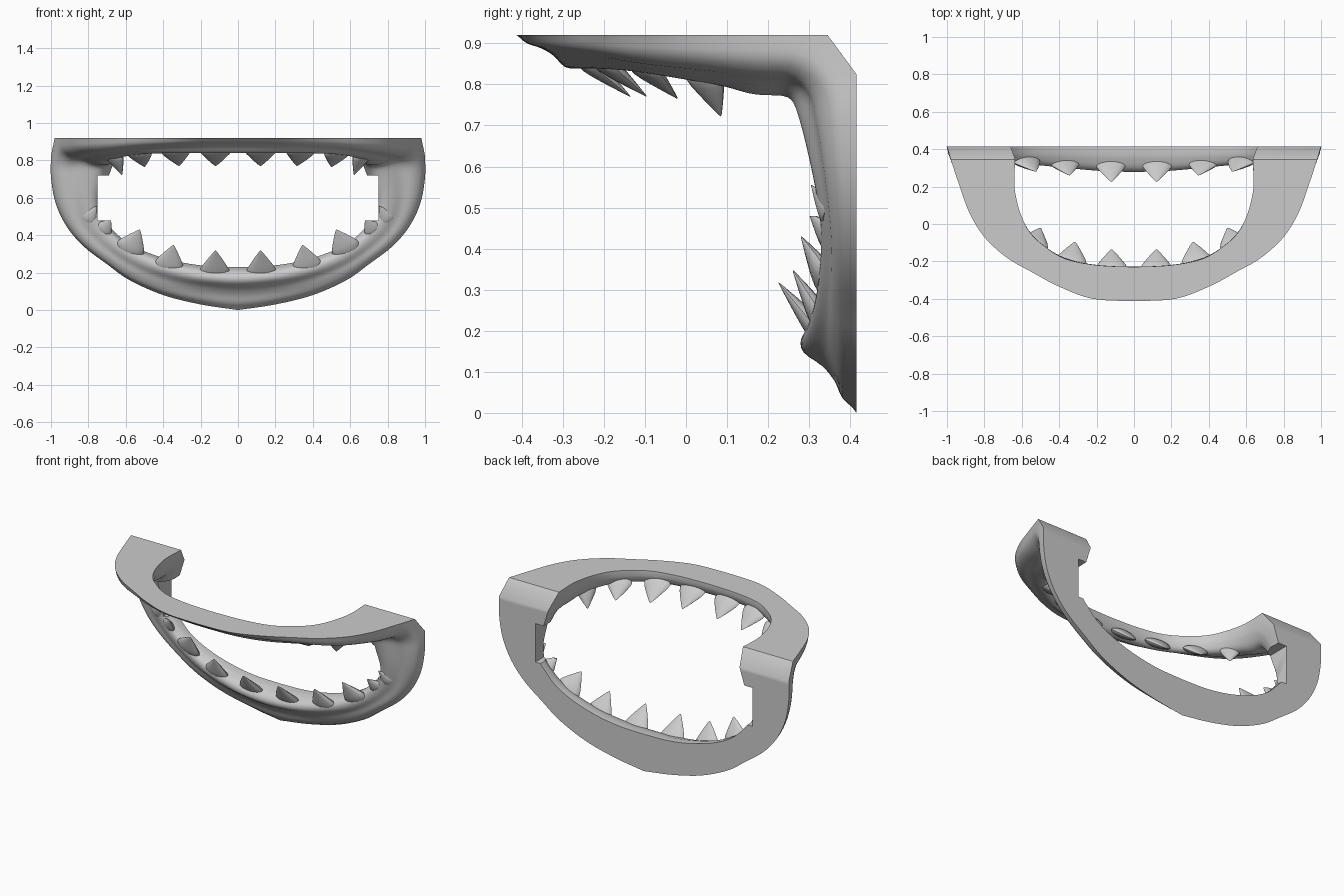
import bpy, bmesh, math
from mathutils import Vector

if "Cube" in bpy.data.objects:
    bpy.data.objects.remove(bpy.data.objects["Cube"])


def spline(points, steps):
    """Catmull-Rom through tuples of any length."""
    pts = [Vector(p) for p in points]
    out = []
    for i in range(len(pts) - 1):
        p1, p2 = pts[i], pts[i + 1]
        p0 = pts[i - 1] if i else p1 * 2 - p2
        p3 = pts[i + 2] if i + 2 < len(pts) else p2 * 2 - p1
        for s in range(steps):
            t = s / steps
            out.append(0.5 * (2 * p1 + (p2 - p0) * t + (2 * p0 - 5 * p1 + 4 * p2 - p3) * t * t
                              + (3 * p1 - p0 - 3 * p2 + p3) * t ** 3))
    return out + [pts[-1]]


def make_object(name, bm):
    bmesh.ops.recalc_face_normals(bm, faces=bm.faces)
    mesh = bpy.data.meshes.new(name)
    bm.to_mesh(mesh)
    bm.free()
    ob = bpy.data.objects.new(name, mesh)
    bpy.context.collection.objects.link(ob)
    return ob


# Jaw stations: outer x, outer y, inner x, inner y, bulge y, bulge z (flat top z = 0.92)
UPPER = [(0, -.413, 0, -.23, 0, -.08), (.22, -.40, .20, -.22, 0, -.08),
         (.40, -.335, .37, -.185, 0, -.08), (.55, -.255, .49, -.11, 0, -.085),
         (.68, -.18, .56, -.04, 0, -.095), (.80, -.07, .605, .05, -.005, -.11),
         (.88, .06, .63, .14, -.02, -.125), (.935, .21, .64, .22, -.05, -.145),
         (.98, .345, .635, .345, -.09, -.145)]
# Lower jaw: outer x, outer z, inner x, inner z, bulge y, bulge z (flat back y = 0.415)
LOWER = [(1, .825, .66, .825, -.155, -.06), (1, .71, .69, .73, -.135, -.02),
         (.975, .57, .73, .61, -.11, 0), (.915, .445, .73, .51, -.09, 0),
         (.825, .34, .68, .44, -.085, 0), (.70, .245, .60, .365, -.09, 0),
         (.58, .16, .48, .305, -.10, 0), (.40, .08, .33, .26, -.115, 0),
         (.20, .03, .17, .235, -.13, 0), (0, .0, 0, .23, -.135, 0)]
# Cross-sections across the jaw: fraction outer-to-inner, fraction of bulge
MIDDLE = spline([(0, 0), (.13, .25), (.32, .40), (.48, .62), (.63, .96), (.78, 1),
                 (.91, .8), (1, .35)], 3) + [Vector((1, 0))]
SIDE = spline([(0, 0), (.05, .40), (.20, .66), (.40, .76), (.60, .95), (.78, 1),
               (.91, .85), (1, .45)], 3) + [Vector((1, 0))]


def stations(rows, steps, flat):
    outer = spline([p[:2] + (0,) for p in rows], steps)
    inner = spline([p[2:4] + (0,) for p in rows], steps)
    bulge = spline([(0,) + p[4:] for p in rows], steps)
    return [(flat(o), flat(i), b) for o, i, b in zip(outer, inner, bulge)]


half = stations(UPPER, 5, lambda p: Vector((p.x, p.y, .92)))
half += stations(LOWER, 5, lambda p: Vector((p.x, .415, p.y)))
flip = lambda v: Vector((-v.x, v.y, v.z))
loop = half + [tuple(flip(v) for v in s) for s in reversed(half[1:-1])]

# Jaw: closed loft of sections, the gum relaxed along the loop so the corners flow
n = len(MIDDLE)
grid = []
for o, i, b in loop:
    f = min(1, max(0, (abs(o.x) - .15) / .6))
    grid.append([o.lerp(i, s.x) + b * s.y for s in (m.lerp(e, f) for m, e in zip(MIDDLE, SIDE))])
count = len(grid)
for _ in range(4):
    grid = [[p if j in (0, n - 1) else p * .5 + (grid[k - 1][j] + grid[(k + 1) % count][j]) * .25
             for j, p in enumerate(ring)] for k, ring in enumerate(grid)]
bm = bmesh.new()
rings = [[bm.verts.new(p) for p in ring] for ring in grid]
for k, a in enumerate(rings):
    b = rings[(k + 1) % count]
    for j in range(n):
        bm.faces.new((a[j], a[(j + 1) % n], b[(j + 1) % n], b[j]))
jaw = make_object("jaw", bm)


def tooth(name, base, tip, width_dir, width, thick):
    """Flattened cone with convex sides."""
    base, tip = Vector(base), Vector(tip)
    axis = tip - base
    root = base - axis * .15
    a = axis.normalized()
    w = Vector(width_dir)
    w = (w - a * w.dot(a)).normalized()
    d = a.cross(w)
    bm = bmesh.new()
    rings = []
    for t, r in ((0, .9), (.12, 1), (.3, .88), (.5, .66), (.7, .42), (.88, .19), (.97, .07)):
        c = root.lerp(tip, t)
        rings.append([bm.verts.new(c + w * width * r * math.cos(q) + d * thick * r * math.sin(q))
                      for q in (2 * math.pi * k / 14 for k in range(14))])
    for lo, hi in zip(rings, rings[1:]):
        for k in range(14):
            bm.faces.new((lo[k], lo[(k + 1) % 14], hi[(k + 1) % 14], hi[k]))
    bm.faces.new(rings[0])
    point = bm.verts.new(tip)
    for k in range(14):
        bm.faces.new((rings[-1][k], rings[-1][(k + 1) % 14], point))
    return make_object(name, bm)


# Teeth: base, tip, width direction, half width, half thickness
TEETH = {
    "upper": [((.12, -.235, .85), (.12, -.135, .77), (1, 0, 0), .085, .024),
              ((.335, -.195, .85), (.315, -.095, .77), (1, .12, 0), .082, .024),
              ((.53, -.10, .84), (.50, -.02, .765), (1, .35, 0), .075, .024),
              ((.66, .045, .82), (.62, .085, .722), (.8, .8, 0), .06, .028)],
    "lower": [((.125, .32, .20), (.12, .225, .318), (1, 0, .03), .085, .027),
              ((.37, .325, .235), (.345, .26, .348), (1, 0, .15), .082, .027),
              ((.575, .335, .33), (.525, .28, .43), (1, 0, .35), .08, .027),
              ((.72, .345, .43), (.68, .30, .485), (1, 0, .8), .05, .022),
              ((.80, .345, .49), (.755, .305, .555), (.8, 0, .7), .045, .022)]}
parts = [jaw]
for row, items in TEETH.items():
    for k, (base, tip, w, width, thick) in enumerate(items):
        for side, sx in (("right", 1), ("left", -1)):
            f = lambda p: (p[0] * sx, p[1], p[2])
            t = tooth(f"{row}_tooth_{k + 1}_{side}", f(base), f(tip), f(w), width, thick)
            if row == "lower" and k > 2:
                parts.append(t)

# Square notches cut into both mouth corners
bpy.ops.mesh.primitive_cube_add(size=1, location=(0, .1, .60))
cutter = bpy.context.object
cutter.name = "notch_cutter"
cutter.scale = (1.5, 1.2, .24)
cutter.hide_render = True
for ob in parts:
    mod = ob.modifiers.new("notch", 'BOOLEAN')
    mod.operation = 'DIFFERENCE'
    mod.object = cutter
    bpy.context.view_layer.objects.active = ob
    bpy.ops.object.modifier_apply(modifier=mod.name)
bpy.data.objects.remove(cutter)

for ob in bpy.context.collection.objects:
    ob.select_set(True)
bpy.context.view_layer.objects.active = jaw
bpy.ops.object.shade_smooth_by_angle(angle=math.radians(42))
